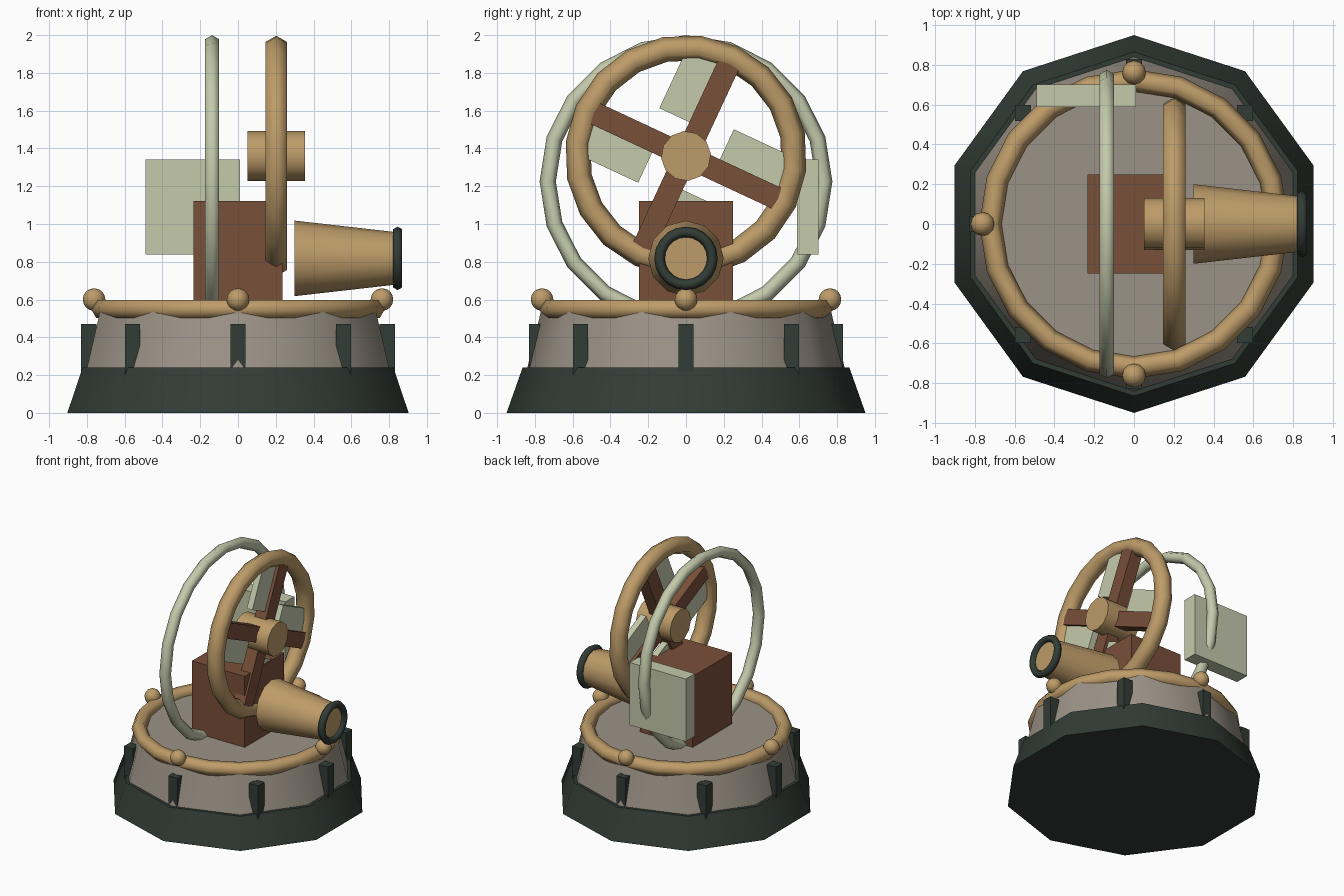
import bpy
from math import radians, pi
from mathutils import Matrix, Vector

default = bpy.data.objects.get("Cube")
if default:
    bpy.data.objects.remove(default, do_unlink=True)


def material(name, rgb):
    m = bpy.data.materials.new(name)
    m.use_nodes = True
    m.diffuse_color = (*rgb, 1)
    m.node_tree.nodes["Principled BSDF"].inputs["Base Color"].default_value = (*rgb, 1)
    return m


dark = material("dark_iron", (0.032, 0.045, 0.037))
stone = material("grey_stone", (0.33, 0.29, 0.24))
brass = material("brass", (0.51, 0.33, 0.14))
wood = material("red_brown_wood", (0.195, 0.08, 0.042))
sage = material("pale_sage", (0.55, 0.59, 0.41))

UPRIGHT = Matrix.Identity(3)
ALONG_X = Matrix.Rotation(pi / 2, 3, 'Y')


def finish(name, mat, rot=UPRIGHT, smooth_angle=None):
    ob = bpy.context.object
    ob.name = name
    ob.data.materials.append(mat)
    ob.rotation_euler = rot.to_euler()
    if smooth_angle:
        bpy.ops.object.shade_smooth_by_angle(angle=radians(smooth_angle))
    return ob


def box(name, mat, loc, size, rot=UPRIGHT):
    bpy.ops.mesh.primitive_cube_add(size=1, location=loc)
    bpy.context.object.scale = size
    return finish(name, mat, rot)


def drum(name, mat, loc, r1, r2, length, sides, rot=UPRIGHT):
    bpy.ops.mesh.primitive_cone_add(vertices=sides, radius1=r1, radius2=r2,
                                    depth=length, location=loc)
    return finish(name, mat, rot, 45)


def ring(name, mat, loc, major, minor, rot=UPRIGHT):
    bpy.ops.mesh.primitive_torus_add(major_segments=20, minor_segments=6,
                                     major_radius=major, minor_radius=minor, location=loc)
    return finish(name, mat, rot, 80)


# Stepped ten-sided base
drum("base_plinth", dark, (0, 0, 0.12), 0.95, 0.865, 0.24, 10)
drum("base_body", stone, (0, 0, 0.395), 0.84, 0.765, 0.31, 10)
ring("base_rim", brass, (0, 0, 0.55), 0.722, 0.056)

# Brackets around the body and ball finials on the rim
for i in range(8):
    spot = Matrix.Rotation(i * pi / 4, 3, 'Z') @ Vector((0.79, 0, 0.32))
    box(f"bracket_{i}", dark, spot, (0.08, 0.08, 0.30))
for i in range(4):
    spot = Matrix.Rotation(i * pi / 2, 3, 'Z') @ Vector((0.762, 0, 0.6))
    bpy.ops.mesh.primitive_uv_sphere_add(segments=12, ring_count=8, radius=0.06, location=spot)
    finish(f"rim_ball_{i}", brass, UPRIGHT, 80)

# Central housing
box("housing", wood, (0, 0, 0.83), (0.47, 0.5, 0.585))

# Tapered barrel with a dark muzzle ring
drum("barrel", brass, (0.572, 0, 0.818), 0.2, 0.138, 0.545, 12, ALONG_X)
ring("muzzle_ring", dark, (0.845, 0, 0.818), 0.14, 0.028, ALONG_X)

# Tall hoop and the counterweight panel it carries
ring("hoop", sage, (-0.137, 0, 1.225), 0.732, 0.043, ALONG_X)
box("hoop_panel", sage, (-0.24, 0.645, 1.09), (0.5, 0.115, 0.505))

# Tilted paddle wheel: rim, hub, crossed spokes and four paddles
center = Vector((0.202, 0, 1.36))
tilt = Matrix.Rotation(radians(-25), 3, 'X')
ring("wheel_rim", brass, center, 0.575, 0.066, tilt @ ALONG_X)
drum("wheel_hub", brass, center, 0.132, 0.132, 0.305, 12, tilt @ ALONG_X)
for i in range(4):
    turn = Matrix.Rotation(i * pi / 2, 3, 'X') @ tilt
    if i < 2:
        box(f"wheel_spoke_{i}", wood, center, (0.1, 0.12, 1.15), turn)
    box(f"wheel_paddle_{i}", sage, center + turn @ Vector((0, -0.12, 0.355)),
        (0.05, 0.23, 0.37), turn)
